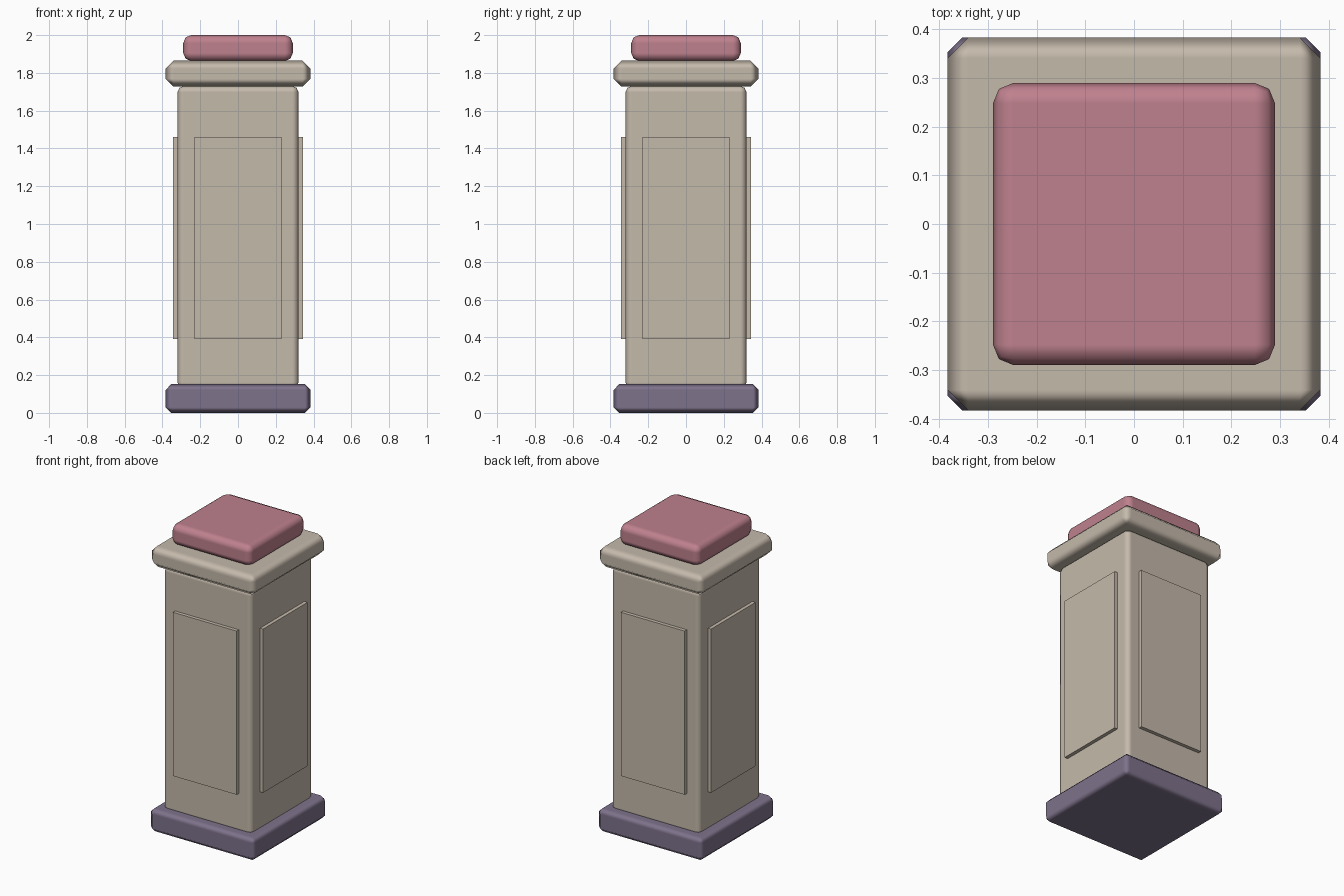
import bpy

if "Cube" in bpy.data.objects:
    bpy.data.objects.remove(bpy.data.objects["Cube"])


def material(name, rgb):
    m = bpy.data.materials.new(name)
    m.diffuse_color = (*rgb, 1.0)
    m.use_nodes = True
    m.node_tree.nodes["Principled BSDF"].inputs["Base Color"].default_value = m.diffuse_color
    return m


stone = material("warm_stone", (0.56, 0.49, 0.41))
purple = material("dusty_purple", (0.21, 0.17, 0.26))
pink = material("dusty_pink", (0.52, 0.22, 0.27))


def block(name, lo, hi, mat, bevel=0.0, segments=1):
    """Box between two corners, with optional softly shaded bevelled edges."""
    bpy.ops.mesh.primitive_cube_add(size=1, location=[(a + b) / 2 for a, b in zip(lo, hi)])
    ob = bpy.context.object
    ob.name = name
    ob.scale = [b - a for a, b in zip(lo, hi)]
    bpy.ops.object.transform_apply(location=False, rotation=False, scale=True)
    ob.data.materials.append(mat)
    if bevel:
        bpy.ops.object.shade_smooth()
        mod = ob.modifiers.new("soft_edges", 'BEVEL')
        mod.width = bevel
        mod.segments = segments
        mod.harden_normals = True
    return ob


def square_block(name, half, z0, z1, mat, bevel, segments):
    return block(name, (-half, -half, z0), (half, half, z1), mat, bevel, segments)


# Stacked pillar parts
square_block("base", 0.383, 0.0, 0.152, purple, 0.03, 1)
square_block("shaft", 0.32, 0.13, 1.73, stone, 0.032, 2)
square_block("cap", 0.383, 1.727, 1.865, stone, 0.042, 1)
square_block("top_cushion", 0.29, 1.863, 2.0, pink, 0.042, 2)

# Raised panels on the four shaft sides
w, z0, z1, inner, outer = 0.23, 0.39, 1.46, 0.30, 0.343
for s, xname, yname in ((1, "right_panel", "back_panel"), (-1, "left_panel", "front_panel")):
    a, b = sorted((s * inner, s * outer))
    block(xname, (a, -w, z0), (b, w, z1), stone)
    block(yname, (-w, a, z0), (w, b, z1), stone)
